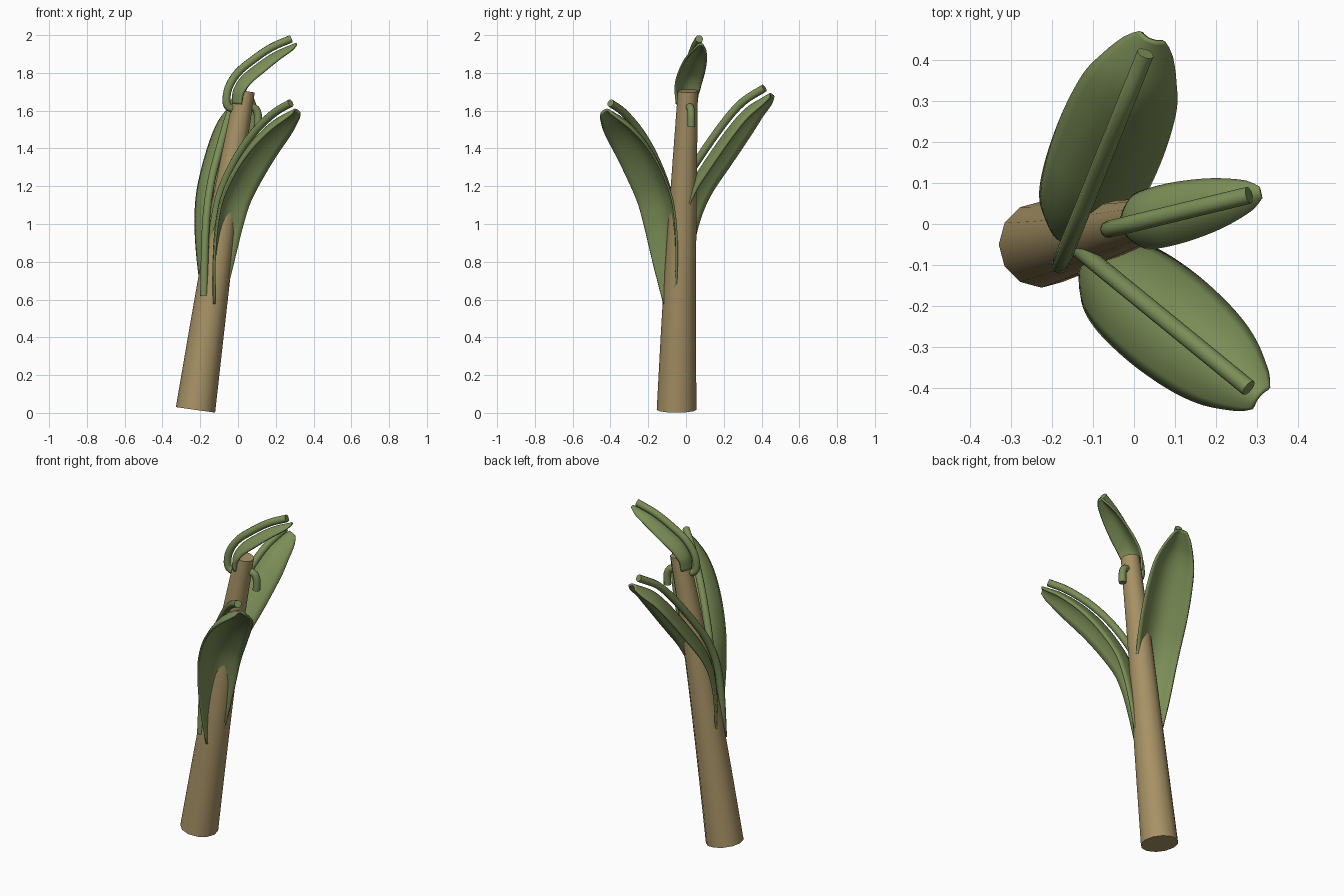
import bpy, bmesh, math
from mathutils import Vector

if "Cube" in bpy.data.objects:
    bpy.data.objects.remove(bpy.data.objects["Cube"])

UP = Vector((0, 0, 1))


def material(name, color):
    m = bpy.data.materials.new(name)
    m.diffuse_color = (*color, 1)
    m.use_nodes = True
    m.node_tree.nodes["Principled BSDF"].inputs["Base Color"].default_value = m.diffuse_color
    return m


BARK = material("tan stem", (0.385, 0.285, 0.13))
GREEN = material("leaf green", (0.2, 0.27, 0.095))


def smooth_path(pts, steps=4):
    """Catmull-Rom interpolation through the points."""
    p = [pts[0] * 2 - pts[1]] + pts + [pts[-1] * 2 - pts[-2]]
    out = []
    for i in range(1, len(p) - 2):
        a, b, c, d = p[i - 1:i + 3]
        for k in range(steps):
            t = k / steps
            out.append(0.5 * (2 * b + (c - a) * t + (2 * a - 5 * b + 4 * c - d) * t * t
                              + (3 * b - a - 3 * c + d) * t ** 3))
    return out + [pts[-1]]


def tangent(path, i):
    return (path[min(i + 1, len(path) - 1)] - path[max(i - 1, 0)]).normalized()


def loft(name, rows, mat, closed):
    """Skin rows of points; closed rows make a capped tube."""
    bm = bmesh.new()
    vs = [[bm.verts.new(p) for p in row] for row in rows]
    n = len(rows[0])
    for a, b in zip(vs, vs[1:]):
        for j in range(n if closed else n - 1):
            k = (j + 1) % n
            bm.faces.new((a[j], a[k], b[k], b[j]))
    if closed:
        bm.faces.new(vs[0][::-1])
        bm.faces.new(vs[-1])
    bmesh.ops.recalc_face_normals(bm, faces=bm.faces)
    me = bpy.data.meshes.new(name)
    bm.to_mesh(me)
    bm.free()
    me.materials.append(mat)
    ob = bpy.data.objects.new(name, me)
    bpy.context.collection.objects.link(ob)
    bpy.ops.object.select_all(action='DESELECT')
    ob.select_set(True)
    bpy.context.view_layer.objects.active = ob
    bpy.ops.object.shade_smooth_by_angle(angle=math.radians(50))
    return ob


def tube(name, path, radii, side, sides, mat):
    rows = []
    for i, p in enumerate(path):
        n = tangent(path, i).cross(side).normalized()
        rows.append([p + radii[i] * (math.cos(a) * side + math.sin(a) * n)
                     for a in (2 * math.pi * k / sides for k in range(sides))])
    return loft(name, rows, mat, True)


def lookup(curve, s):
    """Width at position s along a sampled smooth outline."""
    for a, b in zip(curve, curve[1:]):
        if s <= b.x:
            return a.y + (b.y - a.y) * (s - a.x) / max(b.x - a.x, 1e-6)
    return curve[-1].y


def blade(name, path, side, widths, sag, gap):
    """Arched sheet hanging below the midrib, edges curled down."""
    outline = smooth_path([Vector(w) for w in widths], 6)
    length = [0]
    for a, b in zip(path, path[1:]):
        length.append(length[-1] + (b - a).length)
    rows = []
    for i, p in enumerate(path):
        n = tangent(path, i).cross(side).normalized()
        w = lookup(outline, length[i] / length[-1])
        rows.append([p + side * w * u - n * (gap + sag * w * u * u)
                     for u in (k / 6 for k in range(-6, 7))])
    ob = loft(name, rows, GREEN, False)
    mod = ob.modifiers.new("thickness", 'SOLIDIFY')
    mod.thickness = 0.012
    mod.offset = 0


def leaf(name, origin, end, profile, widths, sag, gap, first=0):
    """Midrib and blade in a vertical plane; profile is (reach, height)."""
    o = Vector((*origin, 0))
    d = (Vector((*end, 0)) - o).normalized()
    side = UP.cross(d)
    pts = [o + d * t + UP * z for t, z in profile]
    rib = smooth_path(pts)
    tube(name + "_midrib", rib, [0.021] * len(rib), side, 10, GREEN)
    spread = smooth_path(pts[first:], 6)
    # Extra rows round off the tip
    tip, ahead = spread[-1], (spread[-1] - spread[-2]).normalized()
    spread += [tip + ahead * 0.008, tip + ahead * 0.016]
    blade(name + "_blade", spread, side, widths, sag, gap)


# Leaning tapered stem
stem = smooth_path([Vector(p) for p in ((-0.225, -0.05, 0.016), (-0.142, -0.035, 0.6),
                                        (-0.06, -0.014, 1.15), (0.036, 0.01, 1.705))], 3)
stem_r = [0.105 - 0.052 * i / (len(stem) - 1) for i in range(len(stem))]
tube("stem", stem, stem_r, Vector((0, 1, 0)), 12, BARK)

# Two large leaves
WIDE = [(0, 0.04), (0.2, 0.088), (0.4, 0.116), (0.62, 0.13), (0.8, 0.12),
        (0.91, 0.092), (0.97, 0.06), (1, 0.03)]
leaf("front_leaf", (-0.155, -0.045), (0.28, -0.4),
     [(0, 0.58), (0.015, 0.85), (0.045, 1.05), (0.095, 1.2), (0.2, 1.365),
      (0.32, 1.495), (0.45, 1.59), (0.56, 1.64)], WIDE, 0.62, 0.045)
leaf("back_leaf", (-0.18, -0.1), (0.03, 0.42),
     [(0, 0.62), (0.015, 0.9), (0.045, 1.08), (0.1, 1.22), (0.18, 1.345),
      (0.32, 1.53), (0.43, 1.645), (0.555, 1.72)], WIDE, 0.62, 0.045)

# Small top leaf whose midrib hooks through the stem
leaf("top_leaf", (-0.07, -0.015), (0.28, 0.07),
     [(0.18, 1.515), (0.18, 1.58), (0.16, 1.615), (0.11, 1.62), (0.04, 1.61),
      (0.01, 1.64), (0.02, 1.72), (0.07, 1.8), (0.155, 1.87), (0.255, 1.935), (0.36, 1.98)],
     [(0, 0.055), (0.25, 0.068), (0.5, 0.07), (0.75, 0.057), (0.92, 0.035), (1, 0.01)],
     0.6, 0.035, first=5)
